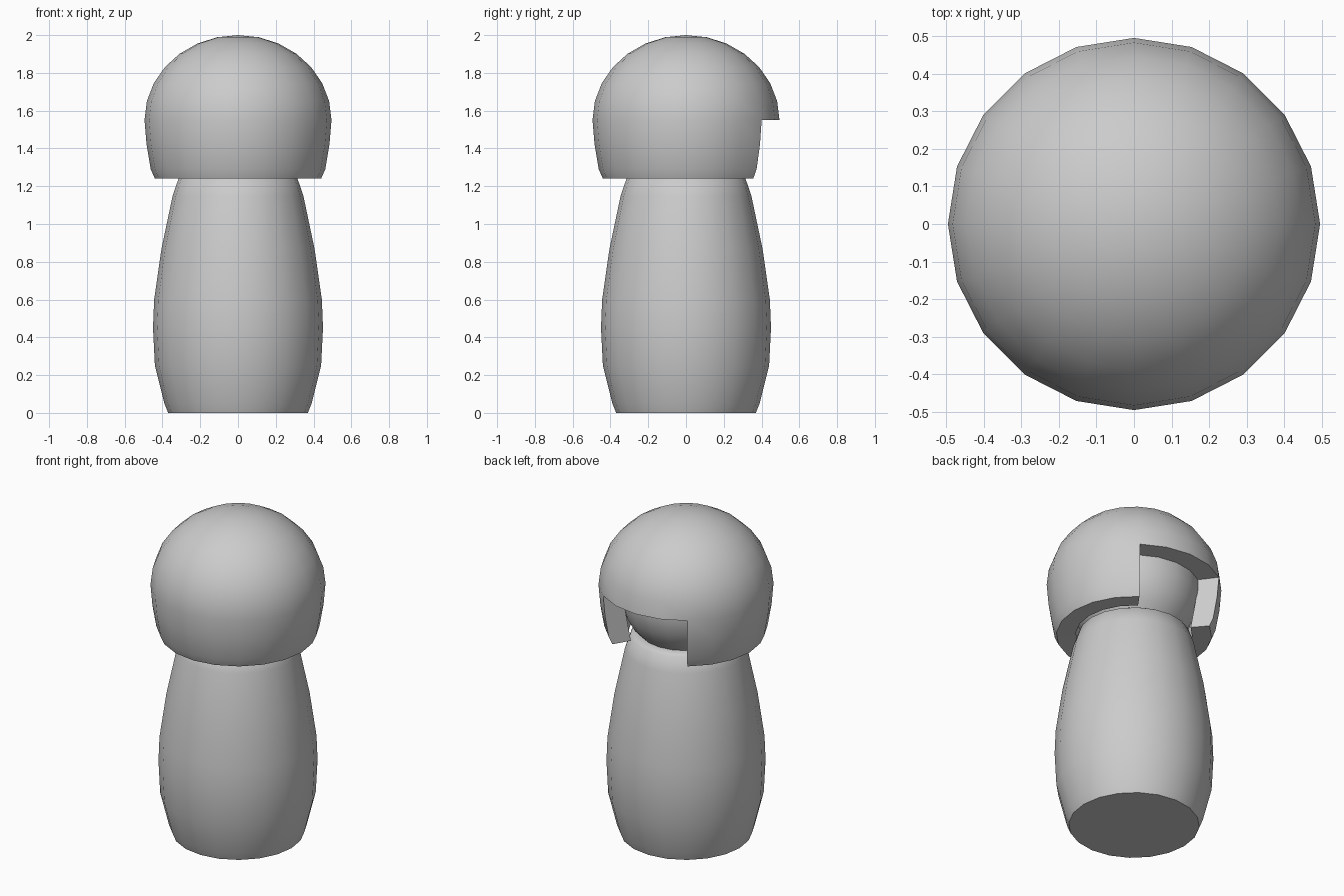
import bpy, bmesh, math

if "Cube" in bpy.data.objects:
    bpy.data.objects.remove(bpy.data.objects["Cube"])

SEG = 20


def ring_point(r, z, i):
    a = 2 * math.pi * i / SEG
    return (r * math.cos(a), r * math.sin(a), z)


def finish(name, bm, angle):
    bmesh.ops.remove_doubles(bm, verts=bm.verts, dist=1e-5)
    bmesh.ops.recalc_face_normals(bm, faces=bm.faces)
    mesh = bpy.data.meshes.new(name)
    bm.to_mesh(mesh)
    bm.free()
    obj = bpy.data.objects.new(name, mesh)
    bpy.context.collection.objects.link(obj)
    bpy.ops.object.select_all(action='DESELECT')
    obj.select_set(True)
    bpy.context.view_layer.objects.active = obj
    bpy.ops.object.shade_smooth_by_angle(angle=math.radians(angle))


def lathe(bm, profile, first=0, last=SEG):
    # Sweep an (r, z) profile over a range of segments
    for (r0, z0), (r1, z1) in zip(profile, profile[1:]):
        for i in range(first, last):
            pts = [ring_point(r0, z0, i), ring_point(r0, z0, i + 1),
                   ring_point(r1, z1, i + 1), ring_point(r1, z1, i)]
            if r0 < 1e-6:
                pts.pop(1)
            elif r1 < 1e-6:
                pts.pop(3)
            bm.faces.new([bm.verts.new(p) for p in pts])


def arc(r, h, zc, a0, a1, n):
    steps = [math.radians(a0 + (a1 - a0) * k / n) for k in range(n + 1)]
    return [(max(0, r * math.cos(a)), zc + h * math.sin(a)) for a in steps]


# Body: barrel shape narrowing to the shoulders
bm = bmesh.new()
lathe(bm, [(0, 0), (0.37, 0), (0.39, 0.05), (0.44, 0.25), (0.45, 0.45),
           (0.444, 0.6), (0.405, 0.87), (0.346, 1.15), (0.315, 1.24),
           (0.29, 1.255), (0.24, 1.255), (0, 1.255)])
finish("body", bm, 40)

# Head: ball resting on the body
bm = bmesh.new()
lathe(bm, [(0, 1.235)] + arc(0.375, 0.375, 1.52, -50, 90, 10))
finish("head", bm, 40)

# Hair: thick bowl-shaped shell, open over the face on the +y side
bm = bmesh.new()
crown = arc(0.495, 0.45, 1.55, 90, 0, 7)
lining = arc(0.37, 0.34, 1.55, 0, 90, 6)
side = [(0.495, 1.55), (0.484, 1.42), (0.462, 1.29), (0.44, 1.24),
        (0.33, 1.245), (0.36, 1.42), (0.37, 1.55)]
lathe(bm, crown)
lathe(bm, lining)
lathe(bm, side, 7, 7 + 16)                      # curtain around the sides
lathe(bm, [crown[-1], lining[0]], 3, 7)         # underside of the fringe
for i in (3, 7):                                # cut ends beside the face
    bm.faces.new([bm.verts.new(ring_point(r, z, i)) for r, z in side])
finish("hair", bm, 40)
